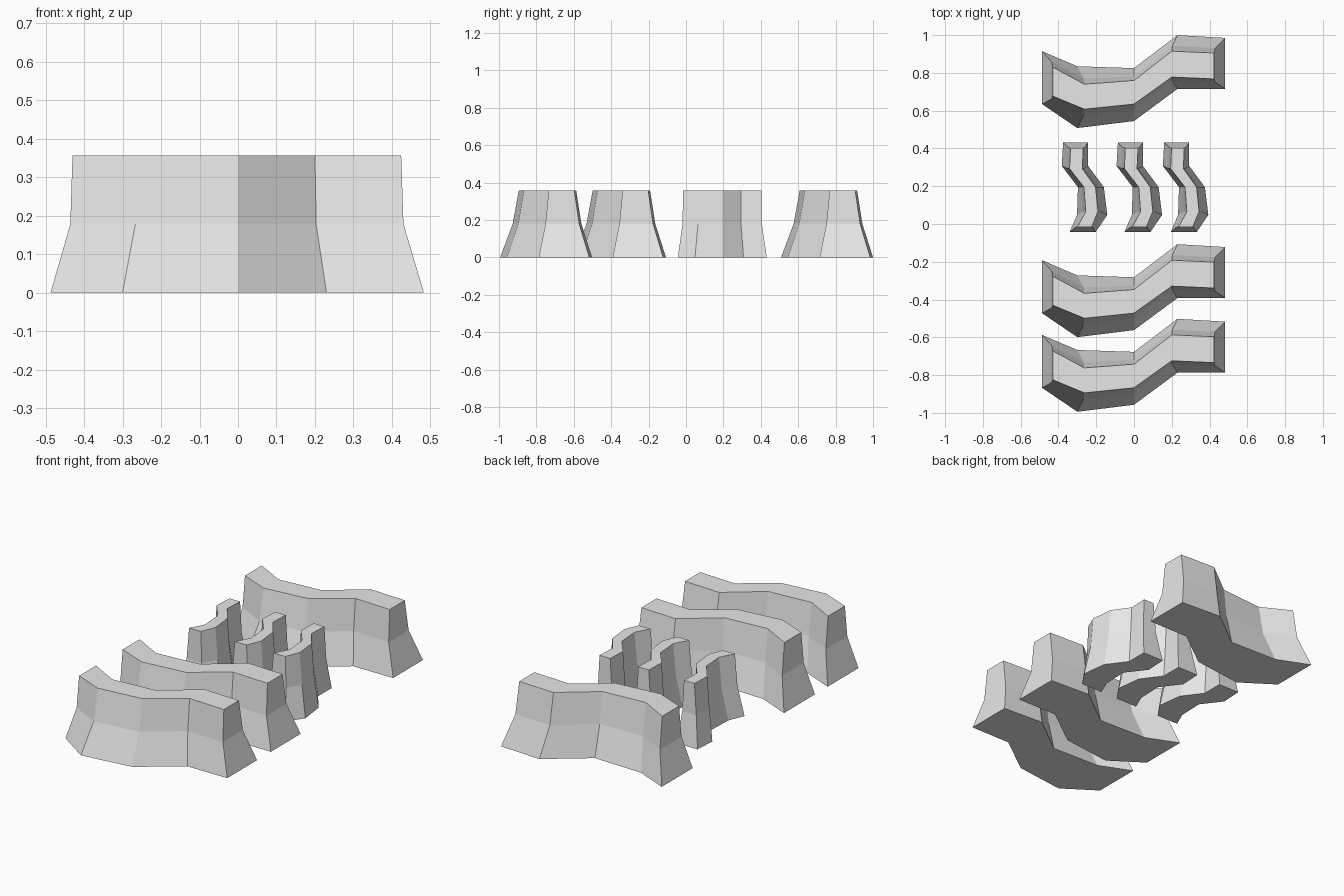
import bpy
import bmesh
import math

cube = bpy.data.objects.get("Cube")
if cube:
    bpy.data.objects.remove(cube, do_unlink=True)

stone = bpy.data.materials.new("light_grey")
stone.use_nodes = True
GREY = (0.8, 0.8, 0.8, 1)
stone.diffuse_color = GREY
stone.node_tree.nodes["Principled BSDF"].inputs["Base Color"].default_value = GREY

HEIGHT = 0.357
# Plan stations along the wall: x, front y, back y
BASE = [(-0.487, -0.119, 0.161), (-0.3, -0.246, 0.081), (0, -0.209, 0.071),
        (0.23, -0.039, 0.246), (0.483, -0.039, 0.231)]
TOP = [(-0.43, -0.077, 0.076), (-0.263, -0.146, -0.014), (0, -0.119, 0.006),
       (0.2, 0.024, 0.161), (0.424, 0.014, 0.151)]


def mix(a, b, t):
    return a + (b - a) * t


# The flared foot: most of the taper happens in the lower half
MIDDLE = [(mix(t[0], b[0], 0.1), mix(t[1], b[1], 0.33), mix(t[2], b[2], 0.33))
          for t, b in zip(TOP, BASE)]


def make_wall_mesh():
    bm = bmesh.new()
    levels = []
    for stations, z in ((BASE, 0), (MIDDLE, HEIGHT / 2), (TOP, HEIGHT)):
        front = [bm.verts.new((x, f, z)) for x, f, b in stations]
        back = [bm.verts.new((x, b, z)) for x, f, b in stations]
        levels.append((front, back))
    # Sides and ends
    for low, high in zip(levels, levels[1:]):
        a = low[0] + low[1][::-1]
        c = high[0] + high[1][::-1]
        for i in range(len(a)):
            j = (i + 1) % len(a)
            bm.faces.new((a[i], a[j], c[j], c[i]))
    # Top and underside strips
    for front, back in (levels[0], levels[-1]):
        for i in range(len(front) - 1):
            bm.faces.new((front[i], front[i + 1], back[i + 1], back[i]))
    bmesh.ops.recalc_face_normals(bm, faces=bm.faces[:])
    mesh = bpy.data.meshes.new("barrier_wall")
    bm.to_mesh(mesh)
    bm.free()
    mesh.materials.append(stone)
    return mesh


wall_mesh = make_wall_mesh()


def place_wall(name, x, y, size=1.0, turn=0.0):
    ob = bpy.data.objects.new(name, wall_mesh)
    ob.location = (x, y, 0)
    ob.scale = (size, size, 1)
    ob.rotation_euler.z = turn
    bpy.context.collection.objects.link(ob)


# Long walls across the site
for name, y in (("front_wall", -0.748), ("middle_wall", -0.353), ("back_wall", 0.754)):
    place_wall(name, 0, y)

# Short walls turned a quarter between them
for name, x in (("right_short_wall", -0.262), ("centre_short_wall", 0.028),
                ("left_short_wall", 0.273)):
    place_wall(name, x, 0.195, 0.49, math.pi / 2)
